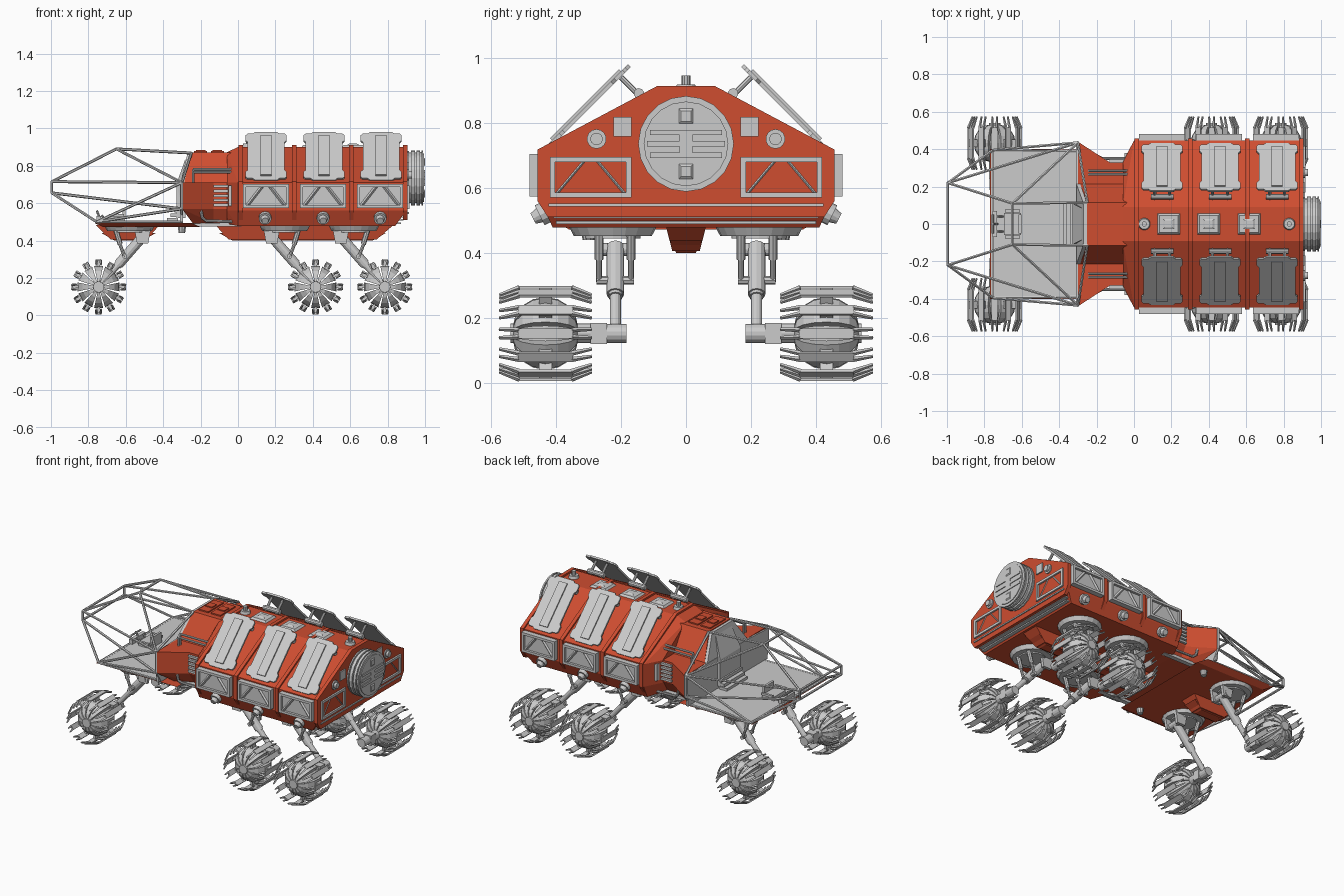
import bpy, bmesh
from math import sin, cos, tan, pi, radians
from mathutils import Matrix, Vector

if "Cube" in bpy.data.objects:
    bpy.data.objects.remove(bpy.data.objects["Cube"])

RED = bpy.data.materials.new("red_paint")
RED.diffuse_color = (0.62, 0.075, 0.03, 1)
RED.use_nodes = True
RED.node_tree.nodes["Principled BSDF"].inputs["Base Color"].default_value = RED.diffuse_color


def finish(name, bm, red=False, mirror=False):
    bmesh.ops.recalc_face_normals(bm, faces=bm.faces[:])
    me = bpy.data.meshes.new(name)
    bm.to_mesh(me)
    bm.free()
    ob = bpy.data.objects.new(name, me)
    bpy.context.collection.objects.link(ob)
    if red:
        me.materials.append(RED)
    if mirror:
        ob.modifiers.new("mirror", 'MIRROR').use_axis = (False, True, False)
    return ob


def box(bm, c, s, m=Matrix()):
    bmesh.ops.create_cube(bm, size=1, matrix=m @ Matrix.Translation(c) @ Matrix.Diagonal((*s, 1)))


def rod(bm, p, q, r, r2=None, n=8, m=Matrix()):
    p, q = m @ Vector(p), m @ Vector(q)
    rot = (q - p).to_track_quat('Z', 'Y').to_matrix().to_4x4()
    bmesh.ops.create_cone(bm, cap_ends=True, segments=n, radius1=r, radius2=r if r2 is None else r2,
                          depth=(q - p).length, matrix=Matrix.Translation((p + q) / 2) @ rot)


def hull(bm, pts):
    t = bmesh.new()
    for p in pts:
        t.verts.new(p)
    bmesh.ops.convex_hull(t, input=t.verts[:])
    bmesh.ops.dissolve_limit(t, angle_limit=0.01, verts=t.verts[:], edges=t.edges[:])
    me = bpy.data.meshes.new("tmp")
    t.to_mesh(me)
    t.free()
    bm.from_mesh(me)
    bpy.data.meshes.remove(me)


def both(x, prof):
    return [(x, s * y, z) for y, z in prof for s in (1, -1)]


def frame(o, u, v):
    u, v = Vector(u).normalized(), Vector(v).normalized()
    return Matrix.Translation(o) @ Matrix((u, v, u.cross(v))).transposed().to_4x4()


# main hull with tapered front collar and chamfered rear
sect = [(.41, .478), (.447, .56), (.447, .71), (.09, .9)]
bm = bmesh.new()
hull(bm, both(-.06, [(.29, .49), (.33, .56), (.33, .71), (.09, .872)]) + both(0, sect)
     + both(.84, sect[:1]) + both(.9, sect[1:]))
finish("main_hull", bm, True)

# raised ribs between the modules
bm = bmesh.new()
for x in (.015, .3, .605, .895):
    w = .012
    prof = [(.425, .51), (.457, .56), (.457, .717), (.09, .912)]
    hull(bm, both(x - w, prof) + both(x + w, prof))
finish("hull_ribs", bm, True)

# neck: low cheeks flaring to the cockpit and a narrow upper spine
bm = bmesh.new()
hull(bm, both(-.3, [(.44, .57), (.44, .71)]) + both(-.13, [(.33, .57), (.33, .71)])
     + both(-.24, [(.33, .49)]) + both(-.13, [(.28, .49)]))
hull(bm, both(-.14, [(.33, .57), (.33, .71), (.28, .49)]) + both(-.03, [(.33, .57), (.33, .71), (.28, .49)]))
hull(bm, both(-.29, [(.22, .7)]) + both(-.25, [(.115, .87)]) + both(0, [(.22, .7), (.115, .87)]))
finish("neck", bm, True)

# roof panels and side bellows on the neck
bm = bmesh.new()
for x in (-.2, -.11):
    box(bm, (x, 0, .872), (.07, .16, .012))
    box(bm, (x, 0, .88), (.05, .05, .01))
finish("neck_roof_panels", bm, True)
bm = bmesh.new()
for i in range(5):
    box(bm, (-.09, .335, .59 + i * .025), (.08, .02, .014))
box(bm, (-.025, .355, .64), (.05, .05, .11))
finish("neck_bellows", bm, mirror=True)

# pipes beside the neck
bm = bmesh.new()
for y, z in ((.265, .78), (.285, .765)):
    path = [(-.24, y, .71), (-.24, y, z), (.02, y, z)]
    for a, b in zip(path, path[1:]):
        rod(bm, a, b, .007)
path = [(-.2, .36, .57), (-.19, .36, .52), (-.17, .35, .505), (.03, .35, .5)]
for a, b in zip(path, path[1:]):
    rod(bm, a, b, .008)
rod(bm, (-.3, .3, .485), (-.3, .3, .44), .025, .018, 10)
box(bm, (-.14, .3, .485), (.32, .03, .02))
finish("neck_pipes", bm, mirror=True)

# keels under both hulls
bm = bmesh.new()
for top, bot in (((-.12, .83), (-.05, .74)), ((-.76, -.42), (-.68, -.49))):
    hull(bm, [(x, s * .062, .482) for x in top for s in (1, -1)]
         + [(x, s * .042, .405) for x in bot for s in (1, -1)])
    hull(bm, [(x, s * .05, .44) for x in (bot[0] - .05, bot[1] + .05) for s in (1, -1)]
         + [(x, s * .03, .4) for x in (bot[0] + .02, bot[1] - .02) for s in (1, -1)])
finish("keels", bm, True)

# cockpit floor pan and deck
bm = bmesh.new()
hull(bm, [(x, s * .4, .495) for x in (-.77, -.25) for s in (1, -1)]
     + [(x, s * .36, .472) for x in (-.72, -.2) for s in (1, -1)])
finish("cockpit_floor_pan", bm, True)
bm = bmesh.new()
box(bm, (-.53, 0, .498), (.47, .79, .01))
finish("cockpit_deck", bm)

# bulkhead with door and steps
bm = bmesh.new()
hull(bm, both(-.31, [(.42, .5), (.43, .7), (.22, .71)]) + both(-.295, [(.42, .5), (.43, .7), (.22, .71)]))
hull(bm, both(-.31, [(.22, .7)]) + both(-.27, [(.11, .865)]) + both(-.28, [(.22, .7)]) + both(-.25, [(.11, .865)]))
hull(bm, both(-.33, [(.11, .52), (.11, .7)]) + both(-.28, [(.11, .52), (.085, .84)]))
for i in range(3):
    box(bm, (-.35 + i * .02, 0, .51 + i * .025), (.06, .22, .02))
finish("bulkhead_door", bm)

# pilot seat and controls
bm = bmesh.new()
box(bm, (-.65, 0, .515), (.09, .12, .03))
box(bm, (-.61, 0, .55), (.015, .1, .05), Matrix())
for s in (1, -1):
    box(bm, (-.65, s * .07, .535), (.08, .015, .015))
    rod(bm, (-.7, s * .04, .5), (-.73, s * .04, .535), .006)
box(bm, (-.745, 0, .515), (.025, .14, .035))
rod(bm, (-.73, 0, .5), (-.755, 0, .56), .006)
rod(bm, (-.755, -.05, .55), (-.755, .05, .55), .006)
finish("seat_and_controls", bm)

# cockpit space frame, half of it mirrored
N1, N2, D, E = (-.995, .22, .715), (-.995, .22, .655), (-.65, .11, .89), (-.25, .115, .868)
B, C, F, G = (-.3, .435, .71), (-.3, .435, .57), (-.755, .395, .5), (-.3, .39, .5)
bm = bmesh.new()
for a, b in ((N1, N2), (N1, D), (N1, B), (N2, C), (N2, F), (F, B), (F, C), (D, E), (D, B),
             (E, B), (B, C), (C, G), (F, G)):
    rod(bm, a, b, .008, n=6)
for p in (N1, N2, D, F):
    rod(bm, p, (p[0], 0, p[2]), .008, n=6)
finish("cockpit_frame", bm, mirror=True)

# cargo boxes with braced frames on the sides and rear
def cargo(bm, m, w, h, d):
    box(bm, (0, 0, d / 2 - .01), (w - .01, h - .01, d), m)
    for s in (1, -1):
        box(bm, (0, s * (h / 2 - .008), d / 2), (w, .016, d + .012), m)
        box(bm, (s * (w / 2 - .008), 0, d / 2), (.016, h, d + .012), m)
        rod(bm, (s * .02, h / 2 - .012, d - .01), (s * (w / 2 - .02), -h / 2 + .012, d - .01), .009, n=4, m=m)

bm = bmesh.new()
for x in (.15, .455, .76):
    cargo(bm, frame((x, .447, .638), (-1, 0, 0), (0, 0, 1)), .245, .13, .028)
cargo(bm, frame((.9, .293, .632), (0, 1, 0), (0, 0, 1)), .25, .125, .012)
finish("cargo_boxes", bm, mirror=True)

# solar panels on struts
bm = bmesh.new()
half = [(.06, .18), (.072, .168), (.1, .168), (.11, .155), (.11, .12), (.098, .105)]
for x in (.15, .46, .765):
    m = frame((x, .302, .848), (1, 0, 0), (0, -1, 1))
    pts = half + [(a, -b) for a, b in reversed(half)]
    pts += [(-a, -b) for a, b in half] + [(-a, b) for a, b in reversed(half)]
    f = bm.faces.new([bm.verts.new(m @ Vector((a, b, -.006))) for a, b in pts])
    ext = bmesh.ops.extrude_face_region(bm, geom=[f])['geom']
    bmesh.ops.translate(bm, verts=[v for v in ext if isinstance(v, bmesh.types.BMVert)],
                        vec=m.to_3x3() @ Vector((0, 0, .012)))
    box(bm, (0, 0, -.01), (.06, .3, .008), m)
    for s in (1, -1):
        rod(bm, (x + s * .04, .135, .875), (x + s * .04, .2, .94), .009)
    rod(bm, (x - .06, .145, .89), (x + .06, .145, .89), .016, n=10)
finish("solar_panels", bm, mirror=True)

# roof windows and end beacons
bm = bmesh.new()
for x in (.185, .4, .615):
    hull(bm, [(x + a * .062, b * .057, .898) for a in (1, -1) for b in (1, -1)]
         + [(x + a * .05, b * .045, .912) for a in (1, -1) for b in (1, -1)])
    hull(bm, [(x + a * .035, b * .03, .91) for a in (1, -1) for b in (1, -1)]
         + [(x + a * .02, b * .018, .918) for a in (1, -1) for b in (1, -1)])
for x in (.055, .83):
    rod(bm, (x, 0, .895), (x, 0, .918), .034, .028, 14)
    rod(bm, (x, 0, .915), (x, 0, .945), .014, n=10)
finish("roof_windows_and_beacons", bm)

# side thrusters and rear lamps
bm = bmesh.new()
for x in (.145, .455, .76):
    rod(bm, (x, .42, .53), (x, .45, .515), .034, n=12)
    rod(bm, (x, .445, .518), (x, .47, .505), .025, .018, 12)
rod(bm, (.89, .275, .75), (.915, .275, .75), .03, n=14)
rod(bm, (.91, .275, .75), (.93, .275, .75), .019, n=14)
box(bm, (.905, .195, .787), (.02, .055, .06))
finish("side_and_rear_lamps", bm, mirror=True)

# rear grille bars
bm = bmesh.new()
for i in range(4):
    z = .493 + i * .018
    box(bm, (.852 + i * .014, 0, z), (.04, .8 + i * .015, .009))
finish("rear_grille", bm)

# round rear hatch
bm = bmesh.new()
for a, b, r in ((.89, .915, .145), (.915, .925, .135), (.925, .945, .147), (.945, .955, .135),
                (.955, .972, .147), (.972, .98, .138), (.98, .99, .147), (.99, .995, .13)):
    rod(bm, (a, 0, .735), (b, 0, .735), r, n=20)
for z, w in ((.7, .22), (.735, .24), (.77, .22)):
    box(bm, (.995, 0, z), (.01, w, .016))
box(bm, (.994, 0, .735), (.012, .04, .06))
for z in (.82, .65):
    hull(bm, [(.99, a * .027, z + b * .03) for a in (1, -1) for b in (1, -1)]
         + [(1, a * .016, z + b * .016) for a in (1, -1) for b in (1, -1)])
finish("rear_hatch", bm)

# wheels and legs: x of axle, s = direction in which the leg leans
for name, x, s in (("front", -.745, 1), ("middle", .415, -1), ("rear", .785, -1)):
    bm = bmesh.new()
    for k in range(12):
        m = Matrix.Translation((x, .432, .152)) @ Matrix.Rotation(radians(30 * k), 4, 'Y')
        leaf = []
        for i in range(9):
            a = -pi / 2 + pi * i / 8
            r = .022 + .09 * cos(a)
            w = r * tan(pi / 12) * .8
            leaf += [m @ Vector((e * w, .1 * sin(a), r)) for e in (1, -1)]
        hull(bm, leaf)
        box(bm, (0, 0, .12), (.014, .04, .04), m)
        box(bm, (0, 0, .142), (.032, .17, .009), m)
        for e in (1, -1):
            for t in (1, -1):
                rod(bm, (t * .011, e * .08, .141), (t * .013, e * .142, .118), .008, .005, 4, m)
    rod(bm, (x, .29, .152), (x, .54, .152), .03, n=12)
    finish(name + "_wheels", bm, mirror=True)

    bm = bmesh.new()
    y = .217
    A, M = Vector((x, y, .152)), Vector((x + s * .235, y, .42))
    rod(bm, A, A.lerp(M, .6), .017, n=12)
    rod(bm, A.lerp(M, .45), M, .027, n=12)
    rod(bm, A.lerp(M, .42), A.lerp(M, .47), .022, n=12)
    rod(bm, (x, .183, .152), (x, .26, .152), .029, n=14)
    box(bm, (x, .268, .152), (.06, .05, .065))
    rod(bm, (M.x, .16, .41), (M.x, .28, .41), .02, n=12)
    for d in (-.048, .05):
        hull(bm, [(M.x + a, y + d + e, z) for a, z in ((-.045, .47), (.045, .47), (-.03, .385), (.03, .385))
                  for e in (-.01, .01)])
        rod(bm, (x + s * .09, y + d, .465), (x + s * .115, y + d, .38), .014, n=8)
        rod(bm, (x + s * .11, y + d, .39), (x + s * .14, y + d, .31), .009, n=8)
    rod(bm, (x + s * .14, .16, .315), (x + s * .14, .275, .315), .013, n=8)
    rod(bm, (x + s * .165, .225, .452), (x + s * .165, .225, .48), .12, .135, 20)
    rod(bm, (x + s * .165, .225, .444), (x + s * .165, .225, .455), .085, n=20)
    finish(name + "_legs", bm, mirror=True)
